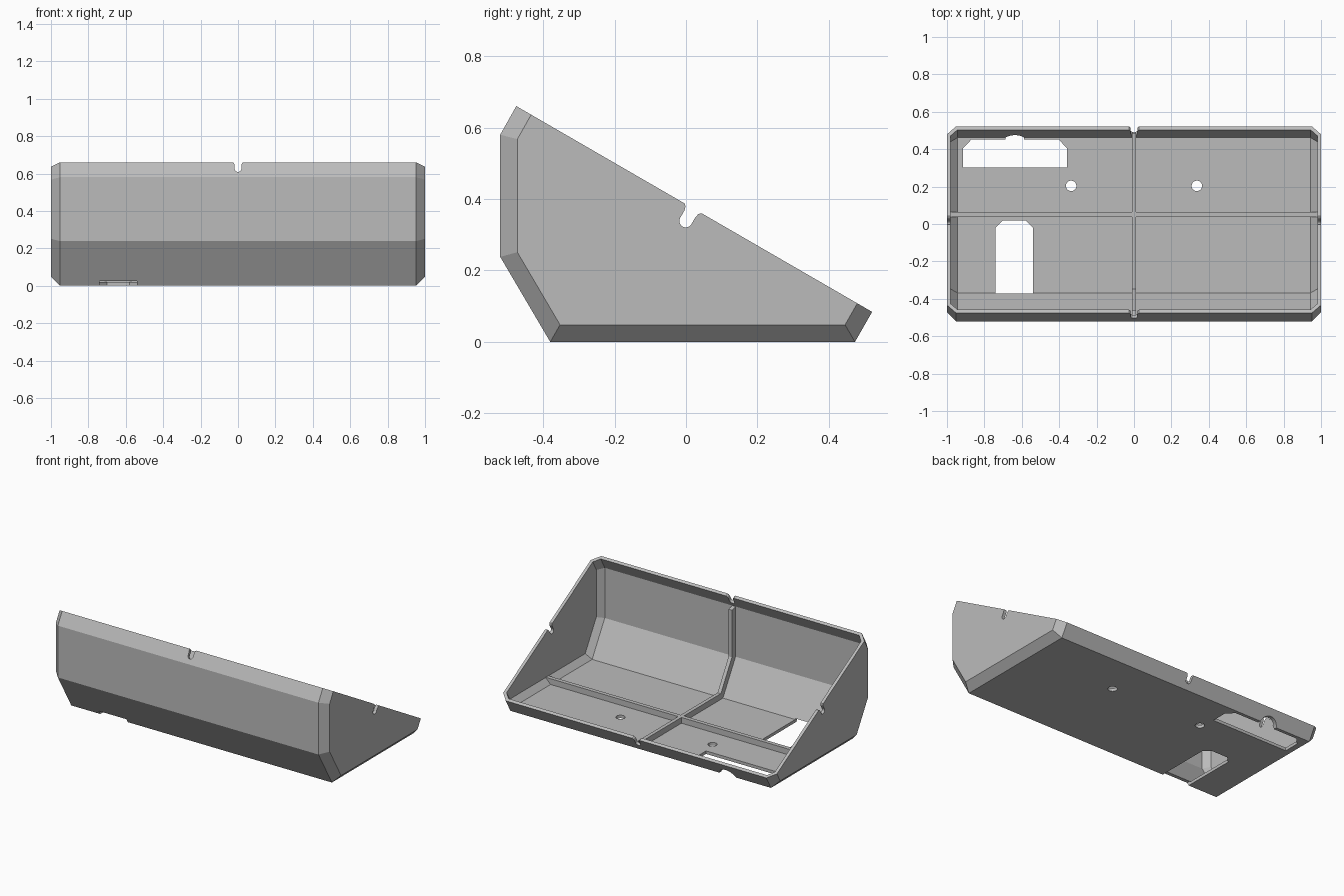
import bpy, bmesh, math
from mathutils import Vector, Matrix
from mathutils.geometry import intersect_line_line_2d, intersect_point_line

if "Cube" in bpy.data.objects:
    bpy.data.objects.remove(bpy.data.objects["Cube"])

grey = bpy.data.materials.new("light grey plastic")
grey.use_nodes = True
colour = (0.5, 0.5, 0.5, 1)
grey.diffuse_color = colour
grey.node_tree.nodes["Principled BSDF"].inputs["Base Color"].default_value = colour

# Side profile (y, z): front rim, front lip, knee, floor front, floor back, back rim
PROFILE = [Vector(p) for p in ((-0.475, 0.66), (-0.52, 0.58), (-0.52, 0.238),
                               (-0.38, 0), (0.473, 0), (0.521, 0.084))]
WALL = 0.02
CHAMFER = 0.048


def cross_lines(p, u, q, v):
    """Meeting point of the lines p + s*u and q + t*v."""
    s = (q - p).cross(v) / u.cross(v)
    return p + u * s


def inset(d):
    """Profile moved inward by d, its ends staying on the sloping rim plane."""
    lines = []
    for a, b in zip(PROFILE, PROFILE[1:]):
        u = (b - a).normalized()
        lines.append((a + Vector((-u.y, u.x)) * d, u))
    rim = (PROFILE[0], (PROFILE[-1] - PROFILE[0]).normalized())
    lines = [rim] + lines + [rim]
    return [cross_lines(*a, *b) for a, b in zip(lines, lines[1:])]


def make_object(name, bm):
    bmesh.ops.recalc_face_normals(bm, faces=bm.faces)
    mesh = bpy.data.meshes.new(name)
    bm.to_mesh(mesh)
    bm.free()
    mesh.materials.append(grey)
    obj = bpy.data.objects.new(name, mesh)
    bpy.context.collection.objects.link(obj)
    return obj


def prism(name, outline, origin, u, v, w, start, end):
    """Outline in the u, v plane, extruded along w from start to end."""
    bm = bmesh.new()
    o, u, v, w = (Vector(k) for k in (origin, u, v, w))
    face = bm.faces.new([bm.verts.new(o + u * a + v * b + w * start) for a, b in outline])
    new = bmesh.ops.extrude_face_region(bm, geom=[face])["geom"]
    verts = [g for g in new if isinstance(g, bmesh.types.BMVert)]
    bmesh.ops.translate(bm, verts=verts, vec=w * (end - start))
    return make_object(name, bm)


def arc(cx, cy, r, a0, a1, n):
    angles = [math.radians(a0 + (a1 - a0) * i / n) for i in range(n + 1)]
    return [(cx + r * math.cos(a), cy + r * math.sin(a)) for a in angles]


X, Y, Z = (1, 0, 0), (0, 1, 0), (0, 0, 1)

# Tray shell: outer and inner skins with chamfered ends, joined along the rim
bm = bmesh.new()


def skin(side, shoulder, d_shoulder, d_side):
    stations = [(-side, d_side), (-shoulder, d_shoulder), (shoulder, d_shoulder), (side, d_side)]
    rows = [[bm.verts.new((x, *p)) for p in inset(d)] for x, d in stations]
    for r, s in zip(rows, rows[1:]):
        for i in range(len(r) - 1):
            bm.faces.new((r[i], r[i + 1], s[i + 1], s[i]))
    bm.faces.new(rows[0])
    bm.faces.new(rows[-1])
    return [r[0] for r in rows] + [r[-1] for r in reversed(rows)]


side = 1 - WALL
chamfer_plane = 1 - CHAMFER - WALL * math.sqrt(2)
outer = skin(1, 1 - CHAMFER, 0, CHAMFER)
inner = skin(side, chamfer_plane + WALL, WALL, side - chamfer_plane)
for i in range(len(outer)):
    j = (i + 1) % len(outer)
    bm.faces.new((outer[i], outer[j], inner[j], inner[i]))
tray = make_object("tray_shell", bm)

# Cutters
cutters = []

# Rim notches: rounded slots with flared mouths, square to the sloping rim
slope = PROFILE[-1] - PROFILE[0]
along = Vector((0, slope.x, slope.y)).normalized()
normal = Vector((0, -along.z, along.y))
notch = [(-0.03, 0.03), (-0.03, 0.002), (-0.021, -0.006), (-0.018, -0.018)]
notch += arc(0, -0.041, 0.018, 180, 360, 12)
notch += [(-a, b) for a, b in reversed(notch[:4])]
cutters.append(prism("side_notch_cutter", notch, Vector((0, 0.02, 0.374)),
                     along, normal, X, -1.1, 1.1))
cutters.append(prism("end_notch_cutter", notch, (0, *PROFILE[0]),
                     X, normal, along, -0.1, slope.length + 0.1))

# Floor openings
front_slot = [(-0.74, -0.42), (-0.54, -0.42), (-0.54, -0.02), (-0.58, 0.02),
              (-0.70, 0.02), (-0.74, -0.02)]
cutters.append(prism("front_slot_cutter", front_slot, (0, 0, 0), X, Y, Z, -0.1, 0.025))
back_slot = [(-0.914, 0.302), (-0.358, 0.302), (-0.358, 0.405), (-0.403, 0.452),
             (-0.869, 0.452), (-0.914, 0.405)]
cutters.append(prism("back_slot_cutter", back_slot, (0, 0, 0), X, Y, Z, -0.1, 0.04))

# Cable arch through the back lip, and two screw holes
cutters.append(prism("cable_arch_cutter", arc(-0.637, -0.021, 0.065, 0, 348.75, 31),
                     (0, 0, 0), X, Z, Y, 0.42, 0.6))
for x in (-0.336, 0.336):
    cutters.append(prism("screw_hole_cutter", arc(x, 0.204, 0.028, 0, 345, 23),
                         (0, 0, 0), X, Y, Z, -0.1, 0.1))

bpy.context.view_layer.objects.active = tray
for cutter in cutters:
    mod = tray.modifiers.new("cut", "BOOLEAN")
    mod.operation = "DIFFERENCE"
    mod.solver = "EXACT"
    mod.object = cutter
    bpy.ops.object.modifier_apply(modifier=mod.name)
    bpy.data.objects.remove(cutter)

# Stiffening ribs: one follows the profile, one crosses the floor
low, high = inset(0.016), inset(0.058)
back_inner = inset(0.018)
lip_u = (back_inner[5] - back_inner[4]).normalized()
lip_end = cross_lines(back_inner[4], lip_u, high[4], Vector((1, 0)))
middle_rib = low[1:5] + [lip_end] + high[3:0:-1]
prism("middle_rib", middle_rib, (0, 0, 0), Y, Z, X, -0.012, 0.012)
reach = chamfer_plane + 0.022
cross_rib = [(-reach, 0.016), (reach, 0.016), (reach + 0.036, 0.058), (-reach - 0.036, 0.058)]
prism("cross_rib", cross_rib, (0, 0, 0), X, Z, Y, 0.038, 0.065)
